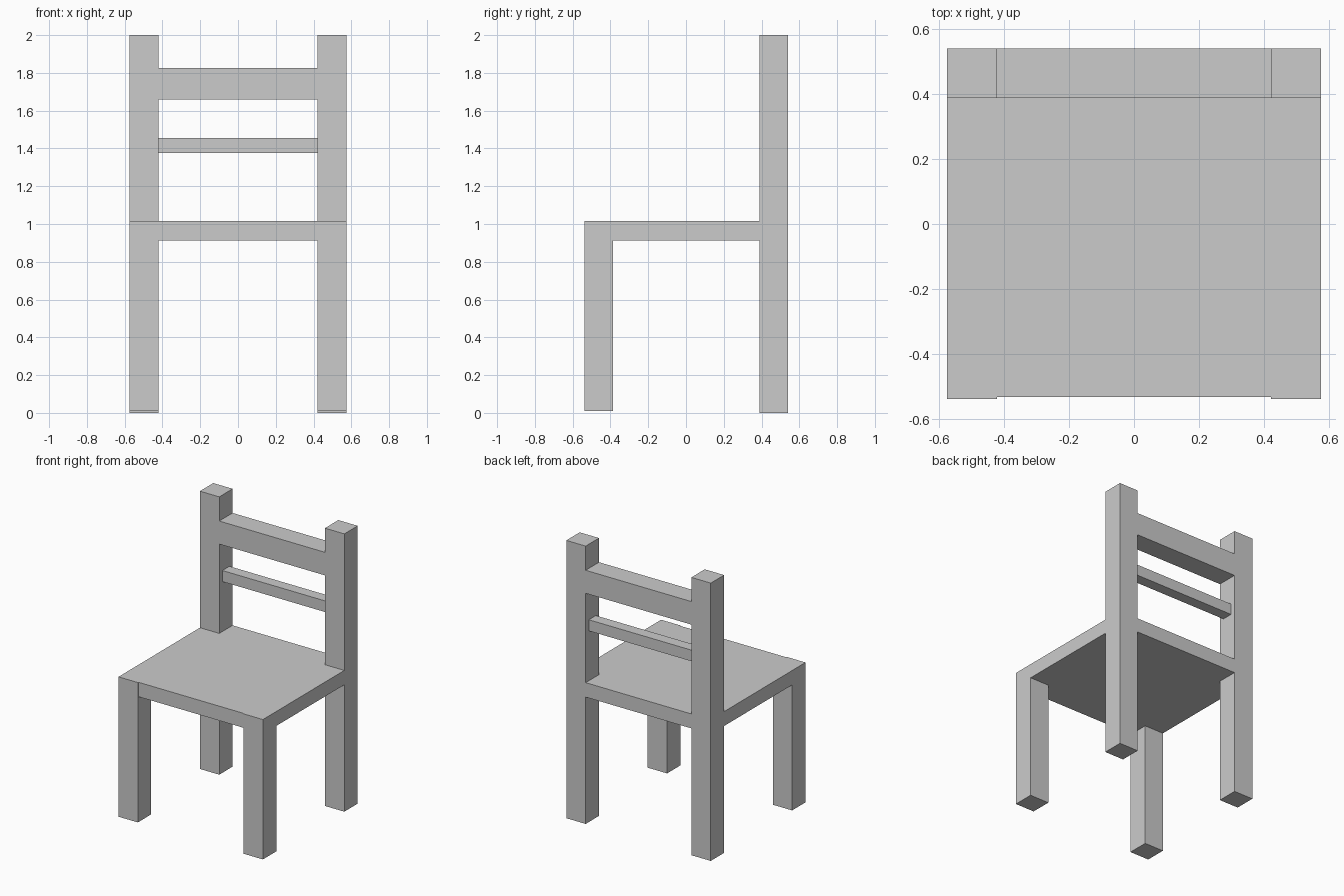
import bpy
import bmesh

if "Cube" in bpy.data.objects:
    bpy.data.objects.remove(bpy.data.objects["Cube"])

# Shared dimensions
OUT_X, IN_X = 0.575, 0.421      # outer and inner faces of the legs
FRONT, BACK = -0.538, 0.54      # front and back faces of the legs
FRONT_IN, BACK_IN = -0.386, 0.388
SEAT_FRONT = -0.532             # seat edge sits slightly behind the legs
SEAT_Z = (0.913, 1.017)


def prism(name, outline, z0, z1):
    """Extrude a flat outline of (x, y) points from z0 up to z1."""
    bm = bmesh.new()
    base = bm.faces.new([bm.verts.new((x, y, z0)) for x, y in outline])
    top = bmesh.ops.extrude_face_region(bm, geom=[base], use_keep_orig=True)
    verts = [g for g in top["geom"] if isinstance(g, bmesh.types.BMVert)]
    bmesh.ops.translate(bm, verts=verts, vec=(0, 0, z1 - z0))
    bmesh.ops.recalc_face_normals(bm, faces=bm.faces)
    mesh = bpy.data.meshes.new(name)
    bm.to_mesh(mesh)
    bm.free()
    obj = bpy.data.objects.new(name, mesh)
    bpy.context.collection.objects.link(obj)
    return obj


def box(name, x0, x1, y0, y1, z0, z1):
    return prism(name, [(x0, y0), (x1, y0), (x1, y1), (x0, y1)], z0, z1)


# Legs: short front legs, tall back posts
for side, x0, x1 in (("left", -OUT_X, -IN_X), ("right", IN_X, OUT_X)):
    box(f"front_leg_{side}", x0, x1, FRONT, FRONT_IN, 0.01, SEAT_Z[1])
    box(f"back_post_{side}", x0, x1, BACK_IN, BACK, 0.0, 2.0)

# Seat: notched at the corners to fit around the four legs
half = [(IN_X, SEAT_FRONT), (IN_X, FRONT_IN), (OUT_X, FRONT_IN),
        (OUT_X, BACK_IN), (IN_X, BACK_IN), (IN_X, BACK)]
prism("seat", half + [(-x, y) for x, y in reversed(half)], *SEAT_Z)

# Backrest: full-depth top rail and a thin square slat
box("top_rail", -IN_X, IN_X, BACK_IN, BACK, 1.66, 1.826)
box("back_slat", -IN_X, IN_X, 0.424, 0.504, 1.376, 1.456)
